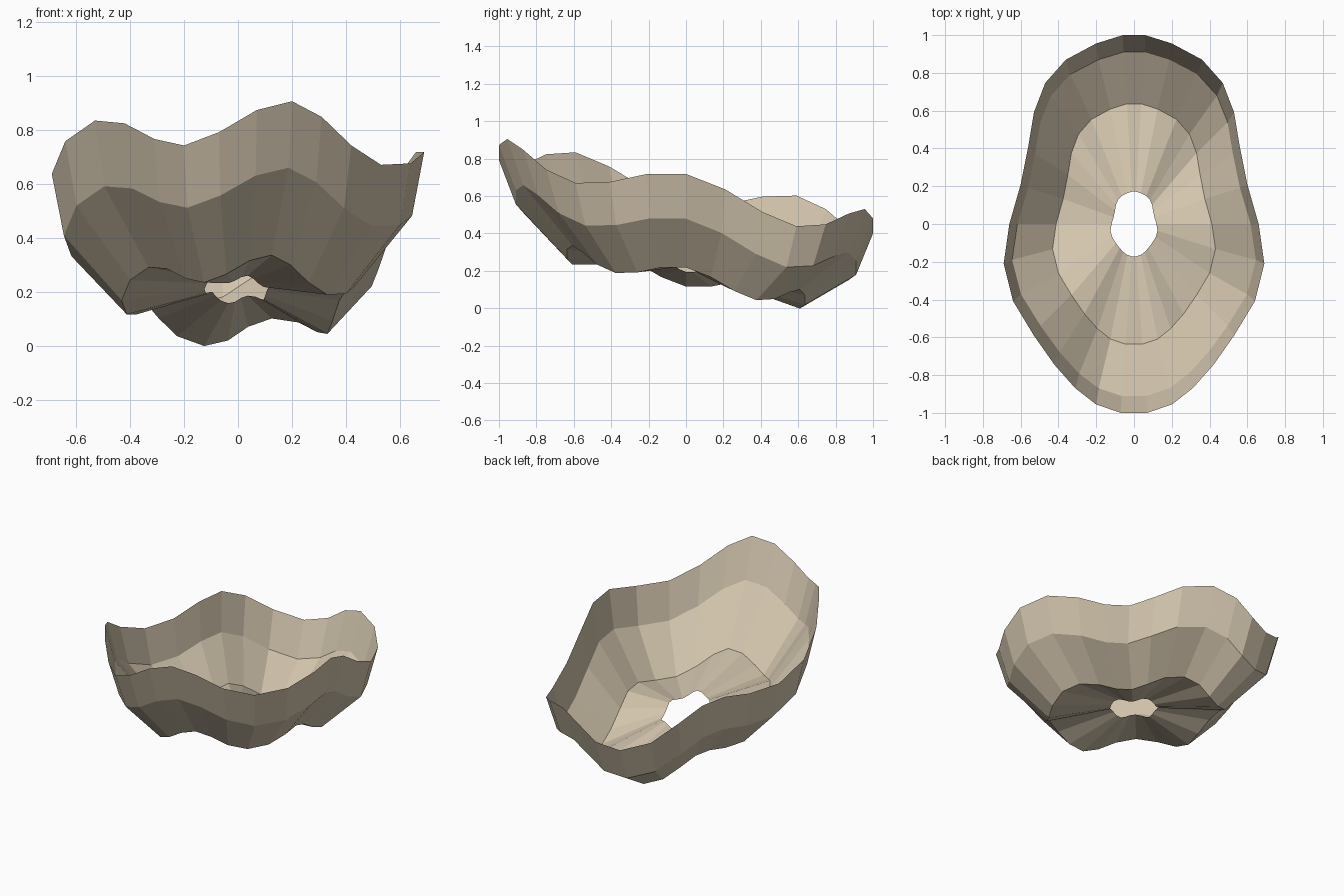
import bpy
import bmesh
from math import sin, cos, radians

cube = bpy.data.objects.get("Cube")
if cube:
    bpy.data.objects.remove(cube, do_unlink=True)

SIDES = 30
STEP = 360 / SIDES
# half-widths of the rim outline, from front to back
HALF_WIDTHS = [0.07, 0.2, 0.31, 0.42, 0.53, 0.64, 0.69, 0.66,
               0.60, 0.56, 0.53, 0.47, 0.36, 0.2, 0.06]

# each ring: x scale, y scale, mean height, rise to the front, wave height
RINGS = [
    (0.18, 0.172, 0.208, 0.039, 0.014),   # floor opening
    (0.625, 0.64, 0.167, 0.1235, 0.051),  # floor edge
    (0.935, 0.915, 0.405, 0.189, 0.074),  # wall bend
    (1.0, 1.005, 0.636, 0.197, 0.082),    # rim
]

# colour
clay = bpy.data.materials.new("pale_clay")
clay.use_nodes = True
colour = (0.65, 0.56, 0.42, 1)
clay.diffuse_color = colour
clay.node_tree.nodes["Principled BSDF"].inputs["Base Color"].default_value = colour


def add_ring(bm, sx, sy, height, tilt, wave):
    """One wavy, tilted ring with five lobes."""
    ring = []
    for k in range(SIDES):
        angle = (k + 0.5) * STEP
        if k < SIDES // 2:
            x = HALF_WIDTHS[k]
        else:
            x = -HALF_WIDTHS[SIDES - 1 - k]
        y = -cos(radians(angle))
        z = height - tilt * y + wave * cos(radians(5 * (angle - 18)))
        ring.append(bm.verts.new((x * sx, y * sy, z)))
    return ring


# thin wavy bowl, open in the middle of its floor
bm = bmesh.new()
rings = [add_ring(bm, *r) for r in RINGS]
for inner, outer in zip(rings, rings[1:]):
    for k in range(SIDES):
        n = (k + 1) % SIDES
        bm.faces.new((inner[k], inner[n], outer[n], outer[k]))

mesh = bpy.data.meshes.new("wavy_bowl")
bm.to_mesh(mesh)
bm.free()
mesh.materials.append(clay)
bowl = bpy.data.objects.new("wavy_bowl", mesh)
bpy.context.collection.objects.link(bowl)
